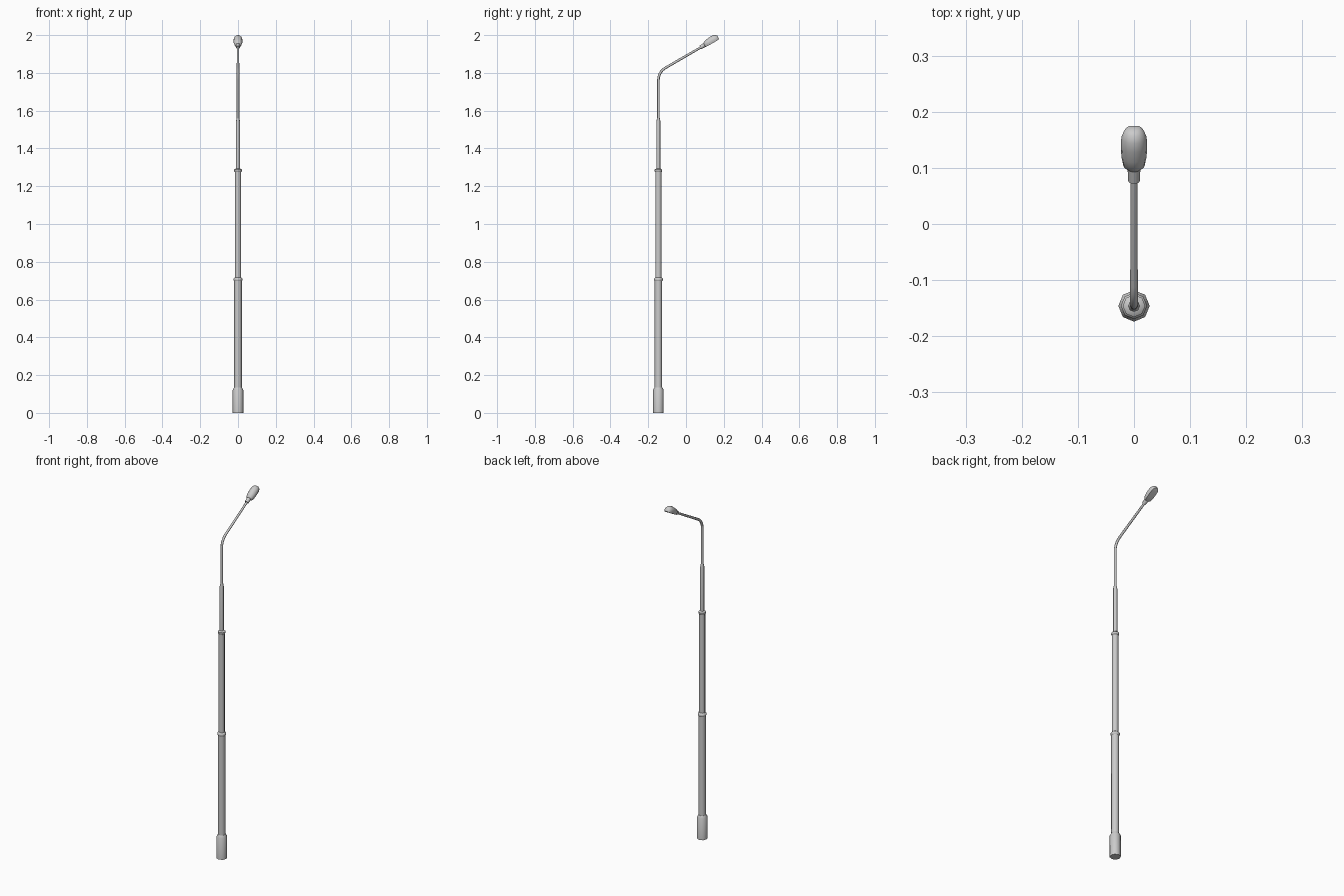
import bpy, bmesh, math
from mathutils import Vector

if "Cube" in bpy.data.objects:
    bpy.data.objects.remove(bpy.data.objects["Cube"])

POLE_Y = -0.146
SIDES = 8
TILT = math.radians(30)
ALONG = Vector((0, math.cos(TILT), math.sin(TILT)))   # arm direction
UP = Vector((0, -math.sin(TILT), math.cos(TILT)))     # normal to the arm
SIDE = Vector((1, 0, 0))
ARM_END = Vector((0, 0.077, 1.934))


def loft(name, rings, angle=50):
    """Skin equal-length rings of points, cap both ends, shade by angle."""
    bm = bmesh.new()
    loops = [[bm.verts.new(p) for p in ring] for ring in rings]
    n = len(loops[0])
    for a, b in zip(loops, loops[1:]):
        for i in range(n):
            j = (i + 1) % n
            bm.faces.new((a[i], a[j], b[j], b[i]))
    bm.faces.new(loops[0][::-1])
    bm.faces.new(loops[-1])
    bmesh.ops.recalc_face_normals(bm, faces=bm.faces)
    mesh = bpy.data.meshes.new(name)
    bm.to_mesh(mesh)
    bm.free()
    obj = bpy.data.objects.new(name, mesh)
    bpy.context.collection.objects.link(obj)
    bpy.ops.object.select_all(action='DESELECT')
    obj.select_set(True)
    bpy.context.view_layer.objects.active = obj
    bpy.ops.object.shade_smooth_by_angle(angle=math.radians(angle))
    return obj


def ring(centre, normal_axis, r):
    """Octagon across SIDE and normal_axis."""
    return [centre + r * (math.cos(t) * SIDE + math.sin(t) * normal_axis)
            for t in (2 * math.pi * i / SIDES for i in range(SIDES))]


def turned(name, profile):
    """Upright octagonal part from (radius, height) pairs."""
    return loft(name, [ring(Vector((0, POLE_Y, z)), Vector((0, 1, 0)), r)
                       for r, z in profile])


# Pole sections and collars
turned("base_sleeve", [(0.028, 0), (0.028, 0.122), (0.021, 0.135)])
turned("lower_shaft", [(0.020, 0.12), (0.020, 0.705)])
turned("lower_collar", [(0.020, 0.697), (0.0235, 0.702), (0.0235, 0.711), (0.017, 0.717)])
turned("middle_shaft", [(0.0165, 0.70), (0.0165, 1.28)])
turned("upper_collar", [(0.0165, 1.275), (0.020, 1.279), (0.020, 1.288), (0.012, 1.294)])
turned("upper_shaft", [(0.0105, 1.28), (0.0105, 1.545), (0.007, 1.562)])

# Bent arm: straight riser, rounded elbow, sloping run to the lamp
corner_z = ARM_END.z + (POLE_Y - ARM_END.y) * math.tan(TILT)
tangent = 0.042
bend_r = tangent / math.tan(math.radians(30))
start_z = corner_z - tangent
arm = [ring(Vector((0, POLE_Y, 1.55)), Vector((0, 1, 0)), 0.0068)]
for k in range(6):
    a = math.radians(60) * k / 5
    centre = Vector((0, POLE_Y + bend_r * (1 - math.cos(a)), start_z + bend_r * math.sin(a)))
    arm.append(ring(centre, Vector((0, math.cos(a), -math.sin(a))), 0.0068))
arm.append(ring(ARM_END + 0.01 * ALONG, -UP, 0.006))
loft("bent_arm", arm)

# Lamp neck socket
loft("lamp_neck", [ring(ARM_END + s * ALONG + 0.001 * UP, UP, r)
                   for s, r in ((0, 0.0105), (0.03, 0.0115), (0.04, 0.0115))])

# Lamp head: distance along arm, half width, top height, bottom depth
stations = [(0.024, 0.012, 0.011, 0.009), (0.031, 0.019, 0.017, 0.011),
            (0.050, 0.0225, 0.022, 0.012), (0.072, 0.0235, 0.0245, 0.012),
            (0.090, 0.0225, 0.0238, 0.012), (0.102, 0.018, 0.018, 0.011),
            (0.108, 0.011, 0.010, 0.009)]


def head_ring(s, w, top, bottom):
    pts = []
    for i in range(7):                                # domed housing
        t = math.pi * i / 6
        pts.append((w * math.cos(t), top * math.sin(t)))
    pts += [(-0.8 * w, -bottom), (0.8 * w, -bottom)]  # flat underside
    return [ARM_END + s * ALONG + x * SIDE + h * UP for x, h in pts]


loft("lamp_head", [head_ring(*st) for st in stations])
